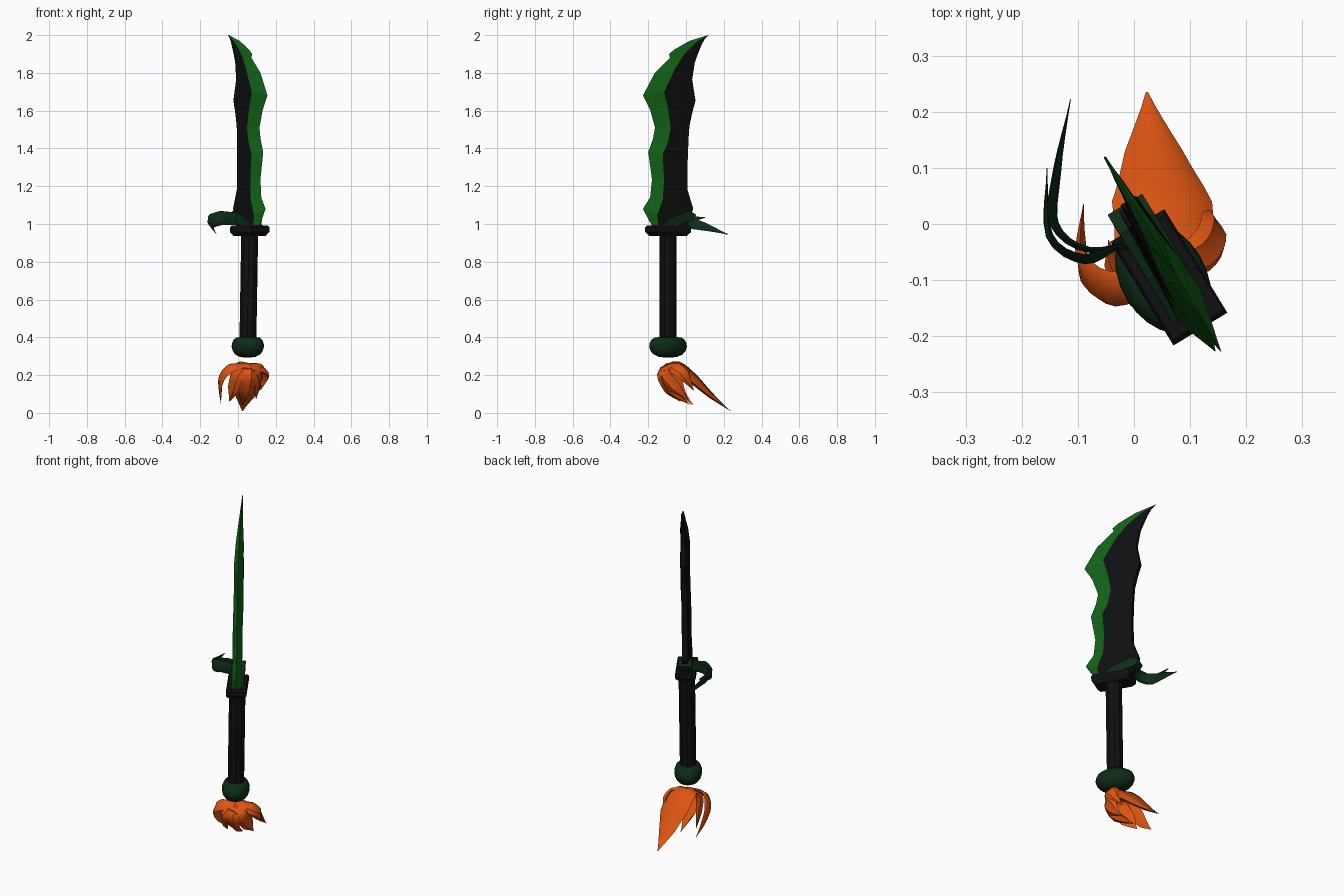
import bpy, bmesh, math
from mathutils import Vector, Matrix

old = bpy.data.objects.get("Cube")
if old:
    bpy.data.objects.remove(old, do_unlink=True)


def material(name, r, g, b):
    m = bpy.data.materials.new(name)
    m.use_nodes = True
    m.diffuse_color = (r, g, b, 1)
    node = m.node_tree.nodes["Principled BSDF"]
    node.inputs["Base Color"].default_value = (r, g, b, 1)
    node.inputs["Roughness"].default_value = 0.7
    return m


BLACK = material("black", 0.005, 0.005, 0.006)
GREEN = material("edge green", 0.006, 0.13, 0.009)
DARK = material("dark green", 0.004, 0.025, 0.008)
ORANGE = material("orange", 0.72, 0.09, 0.006)

# The knife stands in a turned plane, leaning slightly sideways
TURN = math.atan2(-0.855, 0.52)


def axis_x(z):
    return 0.046 + 0.0167 * z


def in_plane(y, z, w):
    """Point on the blade plane at depth y and height z, w off the plane."""
    x = axis_x(z) - 0.614 * (y + 0.095)
    return Vector((x + 0.855 * w, y + 0.52 * w, z))


def finish(name, bm, mats, smooth=False):
    bmesh.ops.recalc_face_normals(bm, faces=bm.faces)
    mesh = bpy.data.meshes.new(name)
    bm.to_mesh(mesh)
    bm.free()
    for m in mats:
        mesh.materials.append(m)
    ob = bpy.data.objects.new(name, mesh)
    bpy.context.collection.objects.link(ob)
    if smooth:
        bpy.ops.object.select_all(action="DESELECT")
        ob.select_set(True)
        bpy.context.view_layer.objects.active = ob
        bpy.ops.object.shade_smooth_by_angle(angle=math.radians(40))
    return ob


def bridge(bm, rings):
    """Join equal closed rings of vertices and cap both ends."""
    for a, b in zip(rings, rings[1:]):
        n = len(a)
        for i in range(n):
            j = (i + 1) % n
            bm.faces.new((a[i], a[j], b[j], b[i]))
    bm.faces.new(rings[0])
    bm.faces.new(rings[-1])


def lathe(name, profile, sides, mat, stretch=(1, 1), smooth=False, phase=0.0):
    """Stack of (radius, z) rings around the grip axis, stretched in plan."""
    bm = bmesh.new()
    rings = []
    for r, z in profile:
        ring = []
        for i in range(sides):
            a = math.tau * (i + phase) / sides
            p = Vector((r * stretch[0] * math.cos(a), r * stretch[1] * math.sin(a), 0))
            p = Matrix.Rotation(TURN, 3, "Z") @ p
            ring.append(bm.verts.new(p + Vector((axis_x(z), -0.095, z))))
        rings.append(ring)
    bridge(bm, rings)
    return finish(name, bm, [mat], smooth)


def leaf(name, path, widths, thick, centre, mat):
    """Pointed petal swept along a smoothed path, curving round a centre."""
    pts = [Vector(p) for p in path]
    centre = Vector(centre)
    steps, dense = 4, []
    for k in range(len(pts) - 1):
        a, b = pts[k], pts[k + 1]
        before = pts[k - 1] if k else a * 2 - b
        after = pts[k + 2] if k + 2 < len(pts) else b * 2 - a
        for s in range(steps):
            t = s / steps
            p = 0.5 * (2 * a + (b - before) * t
                       + (2 * before - 5 * a + 4 * b - after) * t ** 2
                       + (3 * a - before - 3 * b + after) * t ** 3)
            dense.append((p, widths[k] * (1 - t) + widths[k + 1] * t))
    dense.append((pts[-1], widths[-1]))
    section = [(1, 0), (0.55, 0.8), (0, 0.7), (-0.55, 0.8), (-1, 0), (0, -0.6)]
    bm = bmesh.new()
    rings = []
    for i, (p, w) in enumerate(dense):
        tangent = dense[min(i + 1, len(dense) - 1)][0] - dense[max(i - 1, 0)][0]
        side = tangent.cross(p - centre).normalized()
        up = side.cross(tangent).normalized()
        w = max(w, 0.002)
        rings.append([bm.verts.new(p + side * w * s + up * w * thick * h) for s, h in section])
    bridge(bm, rings)
    return finish(name, bm, [mat], True)


# Blade: cutting edge, colour border and spine, each as (y, z) per row
rows = [
    (-.175, 0.98, -.155, 0.98, .0, 0.98), (-.228, 1.08, -.165, 1.05, .01, 1.03),
    (-.19, 1.14, -.137, 1.13, .03, 1.08), (-.18, 1.235, -.13, 1.235, 0, 1.18),
    (-.2, 1.38, -.137, 1.37, 0, 1.32), (-.175, 1.45, -.11, 1.43, .005, 1.45),
    (-.164, 1.51, -.095, 1.51, .01, 1.52), (-.19, 1.605, -.11, 1.615, .025, 1.59),
    (-.228, 1.68, -.13, 1.7, .042, 1.653), (-.165, 1.8, -.07, 1.82, .026, 1.765),
    (-.085, 1.88, -.03, 1.88, .042, 1.855), (-.09, 1.9, -.015, 1.9, .055, 1.89),
    (-.06, 1.925, .01, 1.925, .08, 1.95), (.02, 1.97, .06, 1.968, .098, 1.98),
    (.115, 1.999, .118, 2, .12, 2),
]
bm = bmesh.new()
rings = []
for ey, ez, by, bz, sy, sz in rows:
    w = 0.027 * min(1, 0.08 + (2 - bz) * 4)
    shape = [(ey, ez, 0), (by, bz, w), (sy, sz, w * 0.6), (sy, sz, -w * 0.6), (by, bz, -w)]
    rings.append([bm.verts.new(in_plane(*p)) for p in shape])
bridge(bm, rings)
edge_verts = {ring[0] for ring in rings}
for f in bm.faces:
    f.material_index = int(len(f.verts) == 4 and any(v in edge_verts for v in f.verts))
finish("blade", bm, [BLACK, GREEN])

# Grip, guard and pommel
lathe("grip", [(0.046, 0.37), (0.046, 0.95)], 10, BLACK)
lathe("guard", [(1.15, 0.937), (1.414, 0.957), (1.414, 0.982), (1.3, 0.992)], 4, BLACK,
      stretch=(0.108, 0.056), phase=0.5)
pommel = [(0.1, 0.402), (0.7, 0.4), (0.88, 0.388), (0.98, 0.368), (1, 0.35),
          (0.93, 0.328), (0.78, 0.31), (0.5, 0.297), (0.1, 0.292)]
lathe("pommel", pommel, 24, DARK, stretch=(0.108, 0.076), smooth=True)

# Ribbon: slanted wrap round the blade base, knot and two loose tails
bm = bmesh.new()
outline = [(-.165, 0.985), (-.08, 0.985), (.02, 1.02), (.035, 1.05), (0, 1.07), (-.08, 1.04)]
bridge(bm, [[bm.verts.new(in_plane(y, z, w)) for y, z in outline] for w in (-0.036, 0.036)])
finish("ribbon_wrap", bm, [DARK])
hub = (0, 0.1, 1.02)
leaf("ribbon_short_tail",
     [(0.03, -.04, 1.03), (-.03, -.04, 1.04), (-.09, -.06, 1.035), (-.15, -.02, 1.02), (-.155, .1, 1.035)],
     [.03, .022, .035, .032, 0], 0.3, hub, DARK)
leaf("ribbon_long_tail",
     [(0.02, -.03, 1.02), (-.08, -.045, 1.02), (-.14, 0, 1.01), (-.135, .1, 0.985), (-.113, .222, 0.945)],
     [.025, .025, .035, .022, 0], 0.3, hub, DARK)

# Tassel: overlapping petals that spring from one point and sweep backward
core = (0.04, 0.0, 0.1)
petals = {
    "tassel_main": ([(.05, -.13, .225), (.055, -.05, .24), (.05, .04, .17), (.035, .13, .09), (.023, .235, .01)],
                    [.04, .09, .09, .052, 0], 0.4),
    "tassel_left": ([(.05, -.1, .25), (-.04, -.115, .235), (-.085, -.08, .18), (-.092, -.03, .11), (-.09, .035, .045)],
                    [.025, .04, .042, .025, 0], 0.4),
    "tassel_inner_left": ([(.05, -.09, .25), (0, -.12, .21), (-.025, -.08, .13), (-.045, -.03, .06)],
                          [.025, .05, .045, 0], 0.5),
    "tassel_front": ([(.05, -.09, .25), (.045, -.13, .2), (.035, -.08, .12), (.02, .02, .045)],
                     [.03, .052, .05, 0], 0.5),
    "tassel_inner_right": ([(.06, -.08, .25), (.095, -.1, .21), (.1, -.05, .14), (.095, .01, .07)],
                           [.025, .048, .042, 0], 0.5),
    "tassel_right": ([(.06, -.07, .25), (.12, -.05, .235), (.14, -.01, .2), (.12, .04, .12)],
                     [.025, .042, .04, 0], 0.5),
}
for name, (path, widths, thick) in petals.items():
    leaf(name, path, widths, thick, core, ORANGE)
